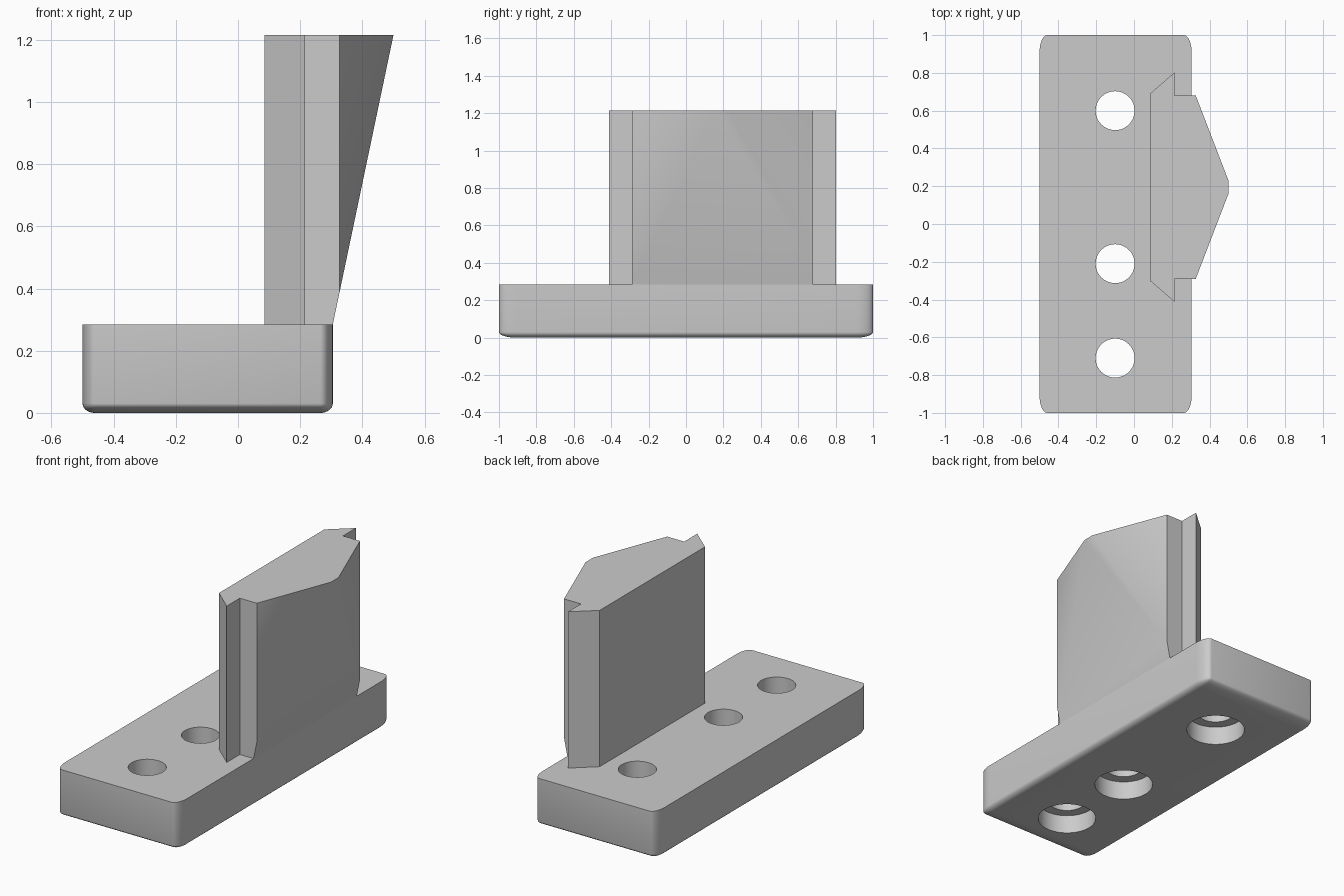
import bpy, bmesh, math
from mathutils import Vector, Matrix

if "Cube" in bpy.data.objects:
    bpy.data.objects.remove(bpy.data.objects["Cube"])

BASE_TOP, TOP = 0.285, 1.215

grey = bpy.data.materials.new("plain_grey")
grey.use_nodes = True
grey.diffuse_color = (0.6, 0.6, 0.6, 1)
grey.node_tree.nodes["Principled BSDF"].inputs["Base Color"].default_value = (0.6, 0.6, 0.6, 1)


def make_object(name, bm):
    bmesh.ops.recalc_face_normals(bm, faces=bm.faces)
    mesh = bpy.data.meshes.new(name)
    bm.to_mesh(mesh)
    bm.free()
    mesh.materials.append(grey)
    obj = bpy.data.objects.new(name, mesh)
    bpy.context.collection.objects.link(obj)
    return obj


def smooth(obj):
    bpy.ops.object.select_all(action="DESELECT")
    obj.select_set(True)
    bpy.context.view_layer.objects.active = obj
    bpy.ops.object.shade_smooth_by_angle(angle=math.radians(30))


# Base plate: rounded in a stretched space so the fillets come out elliptical
radii = Vector((0.04, 0.09, 0.03))
size = Vector((0.805, 2.0, BASE_TOP))
bm = bmesh.new()
bmesh.ops.create_cube(bm, size=1)
bmesh.ops.scale(bm, vec=[s / r for s, r in zip(size, radii)], verts=bm.verts)
rounded = [e for e in bm.edges if min(v.co.z for v in e.verts) < 0]
bmesh.ops.bevel(bm, geom=rounded, offset=1, segments=8, profile=0.5, affect="EDGES")
bmesh.ops.scale(bm, vec=radii, verts=bm.verts)
bmesh.ops.translate(bm, vec=(-0.0975, 0, BASE_TOP / 2), verts=bm.verts)
base = make_object("base_plate", bm)

# Counterbored screw holes: stepped lathe cutters
step = [(0, -0.1), (0.163, -0.1), (0.163, 0.112), (0.103, 0.112), (0.103, 0.4), (0, 0.4)]
cutters = []
for y in (0.6, -0.21, -0.71):
    bm = bmesh.new()
    verts = [bm.verts.new((r, 0, z)) for r, z in step]
    edges = [bm.edges.new(pair) for pair in zip(verts, verts[1:])]
    bmesh.ops.spin(bm, geom=verts + edges, cent=(0, 0, 0), axis=(0, 0, 1),
                   angle=math.tau, steps=64)
    bmesh.ops.remove_doubles(bm, verts=bm.verts, dist=0.0001)
    bmesh.ops.translate(bm, vec=(-0.1, y, 0), verts=bm.verts)
    cutter = make_object("hole_cutter", bm)
    cutter.hide_render = True
    mod = base.modifiers.new("hole", "BOOLEAN")
    mod.operation, mod.solver, mod.object = "DIFFERENCE", "EXACT", cutter
    cutters.append(cutter)
graph = bpy.context.evaluated_depsgraph_get()
drilled = bpy.data.meshes.new_from_object(base.evaluated_get(graph))
base.modifiers.clear()
base.data = drilled
for cutter in cutters:
    bpy.data.objects.remove(cutter)
smooth(base)

# Upright: mirrored dovetail profile, extruded, then trimmed by a sloping plane
centre = 0.195
half = [(0.085, 0.495), (0.215, 0.608), (0.215, 0.485), (0.327, 0.485), (0.5, 0.035)]
profile = [(x, centre + h) for x, h in half] + [(x, centre - h) for x, h in reversed(half)]
bm = bmesh.new()
face = bm.faces.new([bm.verts.new((x, y, BASE_TOP)) for x, y in profile])
extruded = bmesh.ops.extrude_face_region(bm, geom=[face])["geom"]
bmesh.ops.translate(bm, vec=(0, 0, TOP - BASE_TOP),
                    verts=[g for g in extruded if isinstance(g, bmesh.types.BMVert)])
foot, tip = Vector((0.305, 0, BASE_TOP)), Vector((0.5, 0, TOP))
normal = (tip - foot).cross(Vector((0, -1, 0)))
if normal.x < 0:
    normal.negate()
cut = bmesh.ops.bisect_plane(bm, geom=bm.verts[:] + bm.edges[:] + bm.faces[:], dist=0.0001,
                             plane_co=foot, plane_no=normal, clear_outer=True)
rim = [g for g in cut["geom_cut"] if isinstance(g, bmesh.types.BMEdge)]
bmesh.ops.holes_fill(bm, edges=[e for e in bm.edges if e.is_boundary], sides=0)
upright = make_object("dovetail_upright", bm)
smooth(upright)
